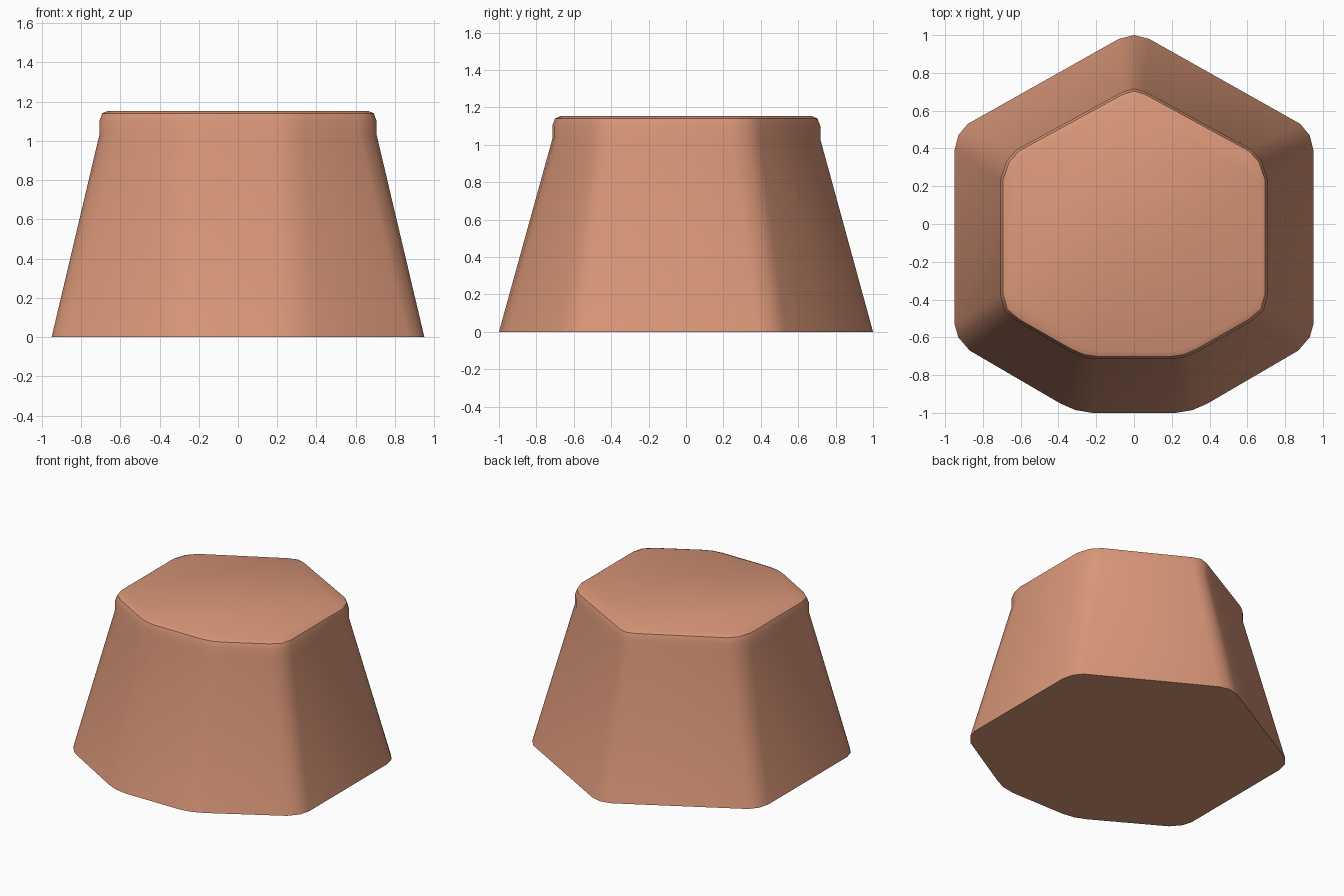
import bpy, bmesh

if "Cube" in bpy.data.objects:
    bpy.data.objects.remove(bpy.data.objects["Cube"])

# single clay colour
mat = bpy.data.materials.new("terracotta")
mat.diffuse_color = (0.70, 0.31, 0.19, 1)
mat.use_nodes = True
mat.node_tree.nodes["Principled BSDF"].inputs["Base Color"].default_value = mat.diffuse_color

# right half outlines (back tip to front), for the foot and the crown
foot = [(0, 1), (.08, .98), (.88, .53), (.93, .47), (.95, .39),
        (.95, -.53), (.93, -.60), (.87, -.67), (.39, -.95), (.31, -.985), (.22, -1)]
crown = [(0, .718), (.06, .70), (.62, .395), (.675, .335), (.707, .24),
         (.707, -.38), (.685, -.46), (.62, -.515), (.34, -.675), (.27, -.705), (.20, -.715)]


def full(half):
    return half + [(-x, y) for x, y in reversed(half[1:])]


foot, crown = full(foot), full(crown)
bm = bmesh.new()


def ring(outline, z, s=1.0):
    return [bm.verts.new((x * s, y * s, z)) for x, y in outline]


# tapered body, upright collar, rounded rim
rings = [ring(foot, 0), ring(crown, 1.03), ring(crown, 1.10),
         ring(crown, 1.14, .98), ring(crown, 1.153, .94)]
n = len(foot)
for a, b in zip(rings, rings[1:]):
    for i in range(n):
        j = (i + 1) % n
        bm.faces.new((a[i], a[j], b[j], b[i]))
bm.faces.new(rings[0])
bm.faces.new(rings[-1])
bmesh.ops.recalc_face_normals(bm, faces=bm.faces)

me = bpy.data.meshes.new("tapered_block")
bm.to_mesh(me)
bm.free()
me.materials.append(mat)
ob = bpy.data.objects.new("tapered_block", me)
bpy.context.collection.objects.link(ob)
bpy.context.view_layer.objects.active = ob
ob.select_set(True)
bpy.ops.object.shade_smooth_by_angle(angle=0.7)
